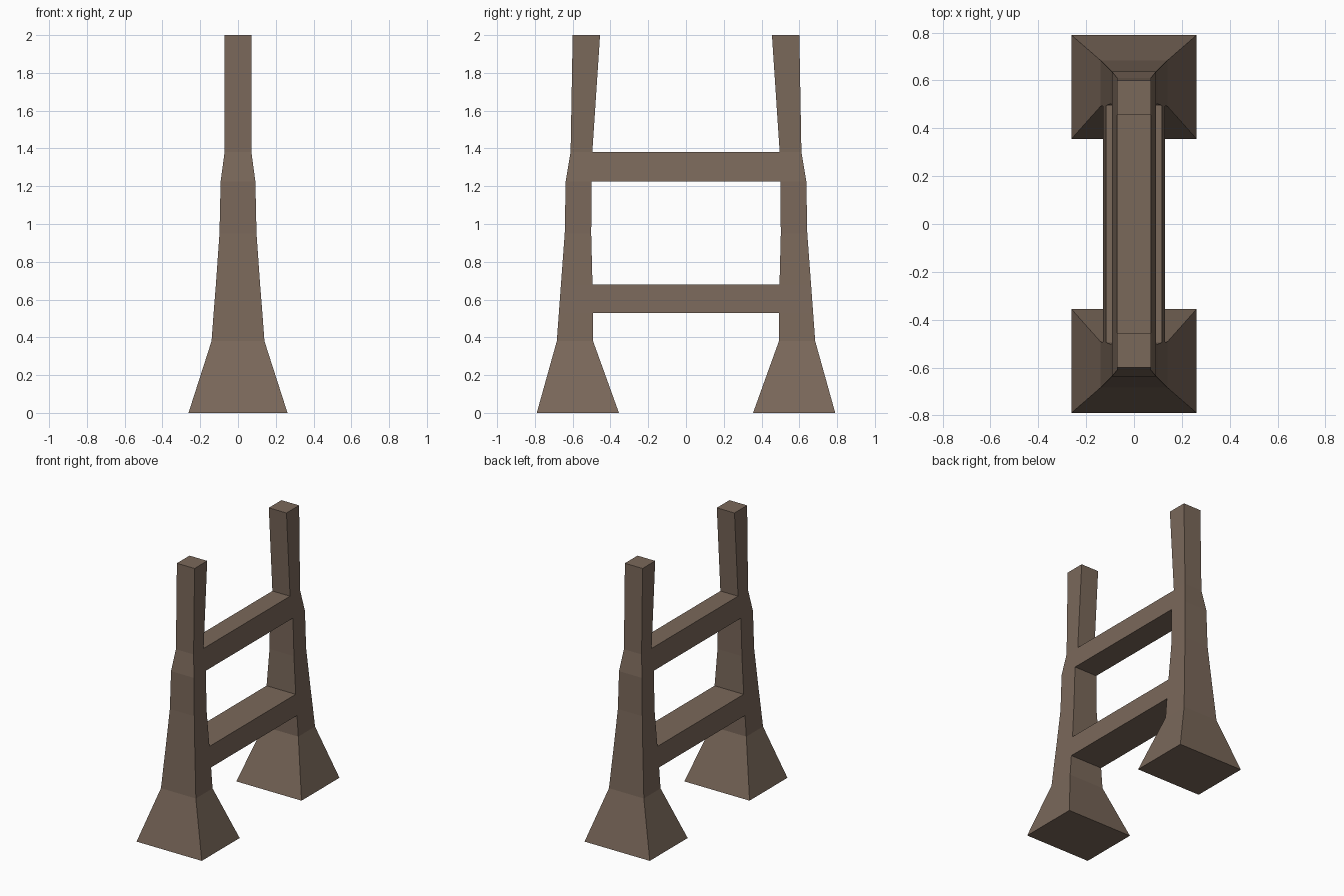
import bpy, bmesh

if "Cube" in bpy.data.objects:
    bpy.data.objects.remove(bpy.data.objects["Cube"])

stone = bpy.data.materials.new("brown_stone")
stone.diffuse_color = (0.195, 0.138, 0.102, 1)
stone.use_nodes = True
stone.node_tree.nodes["Principled BSDF"].inputs["Base Color"].default_value = stone.diffuse_color

# Tower section levels: height, half width in x, inner y, outer y
LEVELS = [
    (0.00, 0.262, 0.355, 0.790),
    (0.38, 0.140, 0.492, 0.684),
    (0.53, 0.129, 0.493, 0.673),
    (0.68, 0.117, 0.495, 0.662),
    (0.95, 0.098, 0.502, 0.642),
    (1.225, 0.092, 0.499, 0.637),
    (1.38, 0.071, 0.496, 0.611),
    (2.00, 0.071, 0.455, 0.600),
]
BEAMS = {2: "lower_cross_beam", 5: "upper_cross_beam"}  # level index of underside


def finish(name, bm):
    bmesh.ops.recalc_face_normals(bm, faces=bm.faces)
    mesh = bpy.data.meshes.new(name)
    bm.to_mesh(mesh)
    bm.free()
    mesh.materials.append(stone)
    bpy.context.collection.objects.link(bpy.data.objects.new(name, mesh))


def tower(name, side):
    """Stacked tapering sections, left open where the beams join."""
    bm = bmesh.new()
    rings = []
    for z, w, yi, yo in LEVELS:
        rings.append([bm.verts.new((x, side * y, z))
                      for x, y in ((-w, yi), (w, yi), (w, yo), (-w, yo))])
    bm.faces.new(rings[0])
    bm.faces.new(rings[-1])
    for i, (a, b) in enumerate(zip(rings, rings[1:])):
        for k in range(4):
            if k == 0 and i in BEAMS:
                continue
            n = (k + 1) % 4
            bm.faces.new((a[k], a[n], b[n], b[k]))
    finish(name, bm)


def beam(name, i):
    """Four-sided beam meeting the openings of both towers."""
    bm = bmesh.new()
    (z0, w0, y0, _), (z1, w1, y1, _) = LEVELS[i], LEVELS[i + 1]
    ends = [[bm.verts.new(p) for p in ((-w0, s * y0, z0), (w0, s * y0, z0),
                                       (w1, s * y1, z1), (-w1, s * y1, z1))]
            for s in (-1, 1)]
    a, b = ends
    for k in range(4):
        n = (k + 1) % 4
        bm.faces.new((a[k], a[n], b[n], b[k]))
    finish(name, bm)


tower("front_tower", -1)
tower("back_tower", 1)
for index, label in BEAMS.items():
    beam(label, index)
